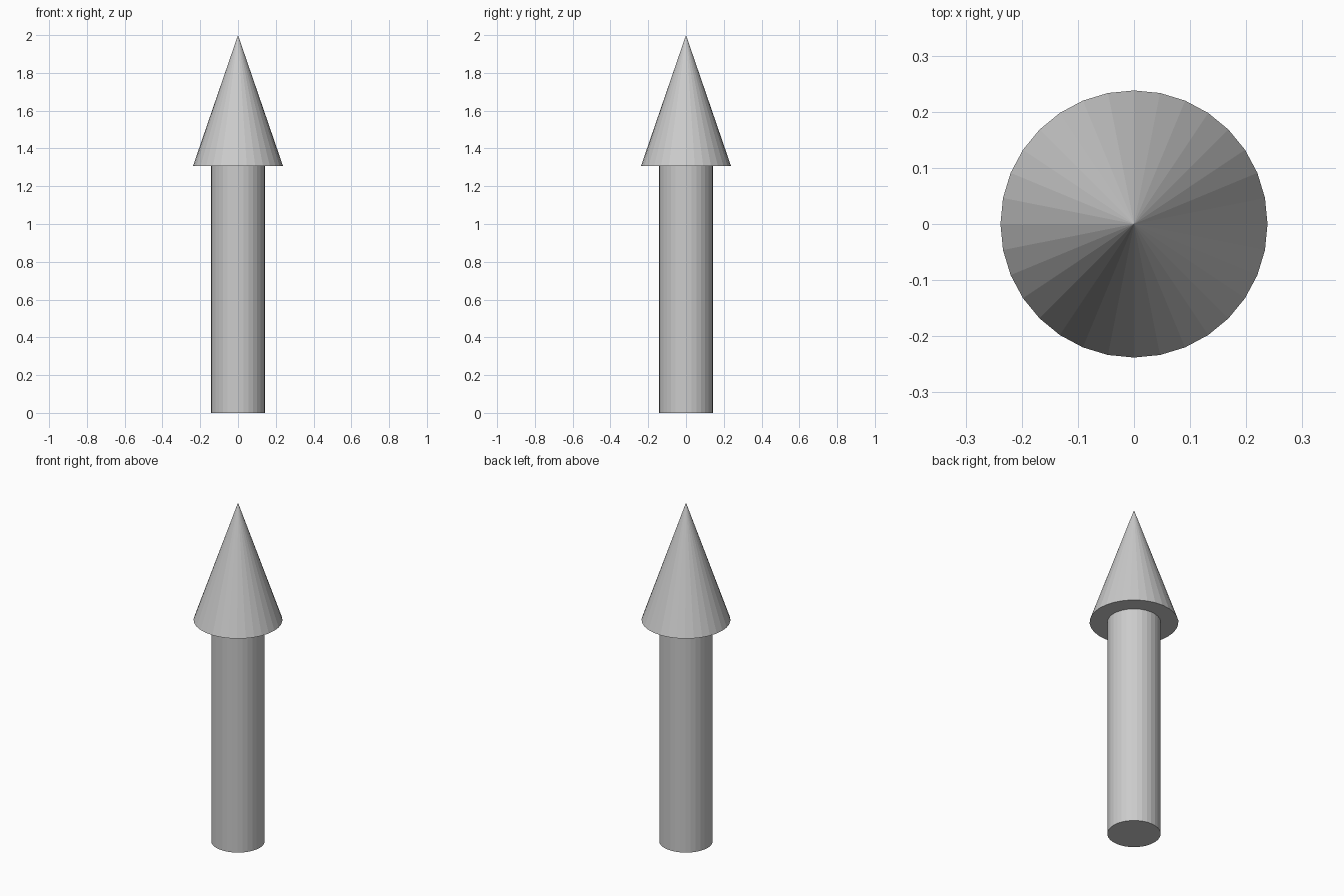
import bpy

if "Cube" in bpy.data.objects:
    bpy.data.objects.remove(bpy.data.objects["Cube"])

SIDES = 32
SHAFT_R, HEAD_R = 0.143, 0.238
HEAD_Z, TOP_Z = 1.308, 2.0

# Shaft: flat-faced cylinder standing on the ground
bpy.ops.mesh.primitive_cylinder_add(vertices=SIDES, radius=SHAFT_R, depth=HEAD_Z,
                                    location=(0, 0, HEAD_Z / 2))
bpy.context.object.name = "arrow_shaft"

# Head: flat-faced cone sitting on the shaft
bpy.ops.mesh.primitive_cone_add(vertices=SIDES, radius1=HEAD_R, radius2=0,
                                depth=TOP_Z - HEAD_Z,
                                location=(0, 0, (HEAD_Z + TOP_Z) / 2))
bpy.context.object.name = "arrow_head"
